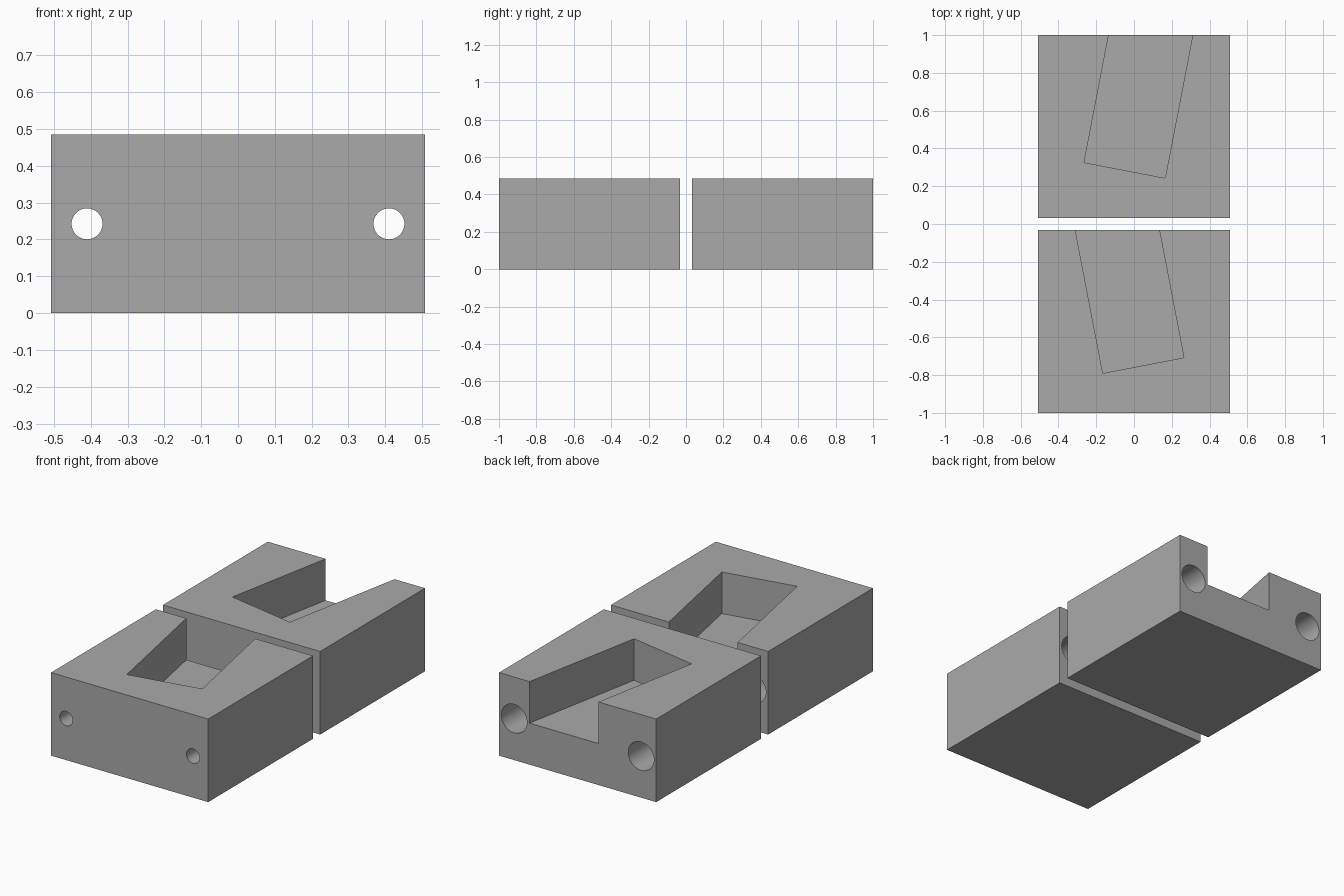
import bpy
import bmesh
from math import radians, sin, cos, pi
from mathutils import Matrix, Vector

old = bpy.data.objects.get("Cube")
if old:
    bpy.data.objects.remove(old, do_unlink=True)

WIDTH, HEIGHT, GAP = 1.015, 0.485, 0.066
LENGTH = (2 - GAP) / 2
HOLE_X = 0.41

grey = bpy.data.materials.new("plain_grey")
grey.use_nodes = True
colour = (0.4, 0.4, 0.4, 1)
grey.diffuse_color = colour
grey.node_tree.nodes["Principled BSDF"].inputs["Base Color"].default_value = colour


def new_object(name, bm):
    bmesh.ops.recalc_face_normals(bm, faces=bm.faces)
    mesh = bpy.data.meshes.new(name)
    bm.to_mesh(mesh)
    bm.free()
    mesh.materials.append(grey)
    obj = bpy.data.objects.new(name, mesh)
    bpy.context.collection.objects.link(obj)
    return obj


def prism(name, outline, z0, z1):
    bm = bmesh.new()
    face = bm.faces.new([bm.verts.new((p[0], p[1], z0)) for p in outline])
    top = bmesh.ops.extrude_face_region(bm, geom=[face])["geom"]
    verts = [v for v in top if isinstance(v, bmesh.types.BMVert)]
    bmesh.ops.translate(bm, verts=verts, vec=(0, 0, z1 - z0))
    return new_object(name, bm)


def bore(name, x, y0, y1, radius):
    bm = bmesh.new()
    place = Matrix.Translation((x, (y0 + y1) / 2, HEIGHT / 2)) @ Matrix.Rotation(pi / 2, 4, "X")
    bmesh.ops.create_cone(bm, cap_ends=True, segments=48, radius1=radius,
                          radius2=radius, depth=y1 - y0, matrix=place)
    return new_object(name, bm)


def cut(body, cutter):
    cutter.hide_render = True
    mod = body.modifiers.new("cut", "BOOLEAN")
    mod.operation = "DIFFERENCE"
    mod.solver = "EXACT"
    mod.object = cutter
    bpy.ops.object.select_all(action="DESELECT")
    bpy.context.view_layer.objects.active = body
    body.select_set(True)
    bpy.ops.object.modifier_apply(modifier=mod.name)
    bpy.data.objects.remove(cutter, do_unlink=True)


def make_block(name, front, side):
    back = front + LENGTH
    w = WIDTH / 2
    body = prism(name, [(-w, front), (w, front), (w, back), (-w, back)], 0, HEIGHT)

    # Slanted rectangular pocket, open at the back
    a = radians(10.9)
    across = Vector((cos(a) * side, sin(a))) * 0.437
    along = Vector((-sin(a) * side, cos(a))) * 1.1
    corner = Vector((-0.165 * side, front + 0.21))
    outline = [corner, corner + across, corner + across + along, corner + along]
    cut(body, prism("pocket_cutter", outline, HEIGHT / 2, HEIGHT + 0.1))

    # Stepped bolt holes, wide at the back
    for x in (-HOLE_X, HOLE_X):
        cut(body, bore("bolt_cutter", x, front - 0.1, back + 0.1, 0.042))
        cut(body, bore("counterbore_cutter", x, back - 0.6, back + 0.1, 0.083))

    bpy.ops.object.shade_smooth_by_angle(angle=radians(30))


make_block("front_block", -1, 1)
make_block("back_block", GAP / 2, -1)
